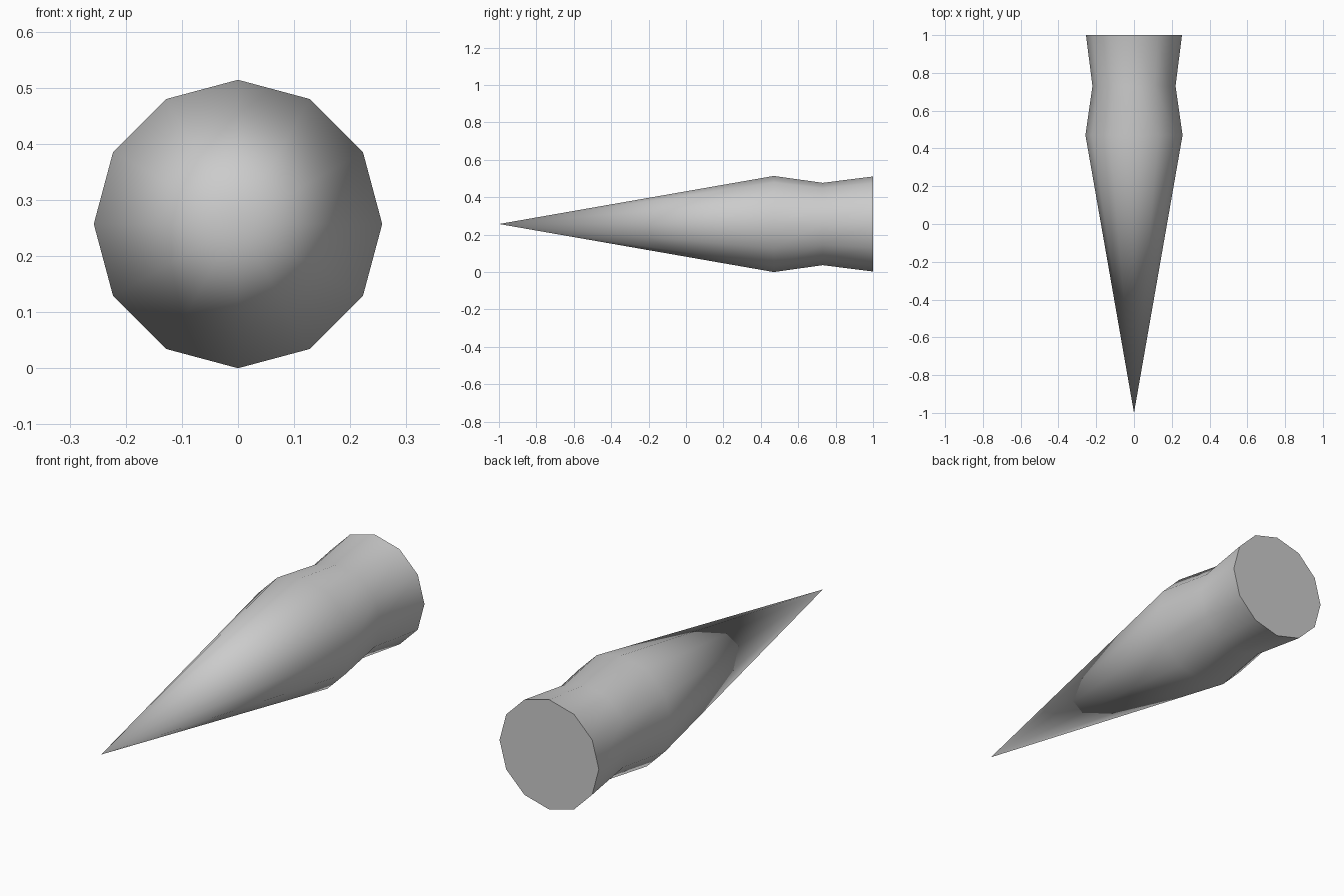
import bpy, bmesh, math

if "Cube" in bpy.data.objects:
    bpy.data.objects.remove(bpy.data.objects["Cube"])

SIDES = 12
CENTRE_Z = 0.257
# Profile along y: (y, radius) from shoulder to the flat back end
PROFILE = [(0.47, 0.257), (0.73, 0.22), (1.0, 0.254)]

bm = bmesh.new()


def ring(y, r):
    angles = [2 * math.pi * i / SIDES for i in range(SIDES)]
    return [bm.verts.new((r * math.cos(a), y, CENTRE_Z + r * math.sin(a))) for a in angles]


# Pointed front
tip = bm.verts.new((0, -1, CENTRE_Z))
rings = [ring(y, r) for y, r in PROFILE]
for i in range(SIDES):
    j = (i + 1) % SIDES
    bm.faces.new((tip, rings[0][i], rings[0][j]))
    # Waisted body
    for a, b in zip(rings, rings[1:]):
        bm.faces.new((a[i], b[i], b[j], a[j]))

# Flat back cap
bm.faces.new(rings[-1])
bmesh.ops.recalc_face_normals(bm, faces=bm.faces[:])

mesh = bpy.data.meshes.new("spike")
bm.to_mesh(mesh)
bm.free()
spike = bpy.data.objects.new("spike", mesh)
bpy.context.collection.objects.link(spike)

# Smooth sides, sharp back rim
bpy.context.view_layer.objects.active = spike
spike.select_set(True)
bpy.ops.object.shade_smooth_by_angle(angle=math.radians(40))
